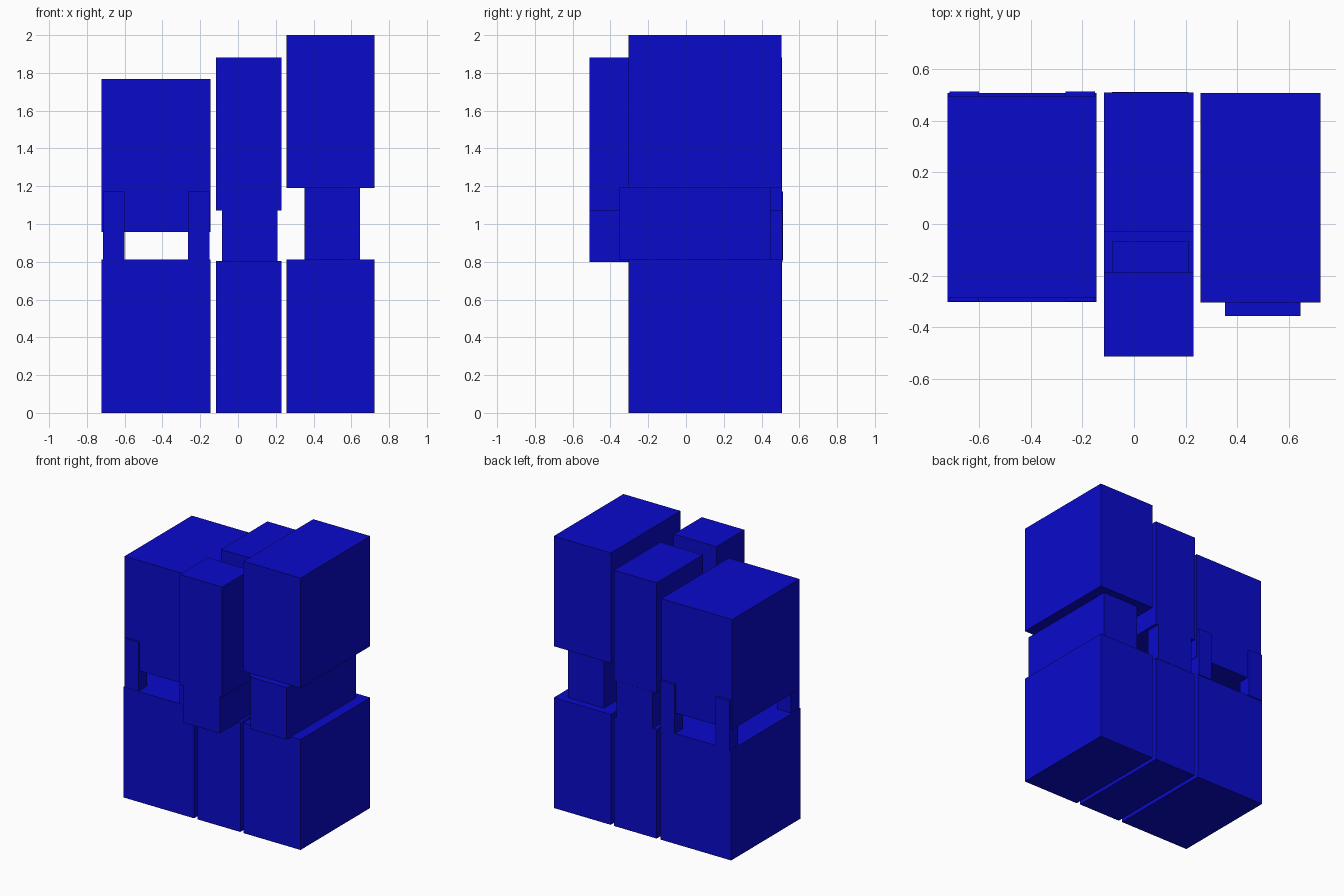
import bpy

cube = bpy.data.objects.get("Cube")
if cube:
    bpy.data.objects.remove(cube, do_unlink=True)

blue = bpy.data.materials.new("deep_blue")
blue.use_nodes = True
BLUE = (0.003, 0.003, 0.6, 1)
blue.diffuse_color = BLUE
blue.node_tree.nodes["Principled BSDF"].inputs["Base Color"].default_value = BLUE


def block(name, x, y, z):
    """Flat-faced box spanning the given ranges."""
    bpy.ops.mesh.primitive_cube_add(size=1, location=[(a + b) / 2 for a, b in (x, y, z)])
    obj = bpy.context.object
    obj.name = name
    obj.scale = [b - a for a, b in (x, y, z)]
    bpy.ops.object.transform_apply(location=False, rotation=False, scale=True)
    obj.data.materials.append(blue)
    return obj


# Wide right tower: upper block carried by four corner posts
wide = (-0.722, -0.146)
block("right_base", wide, (-0.302, 0.506), (0, 0.812))
block("right_upper_block", wide, (-0.287, 0.495), (0.958, 1.768))
for side, x in (("outer", (-0.714, -0.6)), ("inner", (-0.265, -0.15))):
    for end, y in (("front", (-0.3, -0.2)), ("back", (0.415, 0.513))):
        block(f"right_{end}_{side}_post", x, y, (0.81, 1.173))

# Narrow middle tower: two upper blocks on separate necks
narrow, neck = (-0.117, 0.23), (-0.085, 0.21)
block("middle_base", narrow, (-0.302, 0.508), (0, 0.803))
block("middle_front_neck", neck, (-0.511, -0.068), (0.8, 1.073))
block("middle_back_neck", neck, (0.4, 0.51), (0.8, 1.073))
block("middle_front_block", narrow, (-0.512, -0.186), (1.072, 1.882))
block("middle_back_block", narrow, (-0.03, 0.509), (1.072, 1.882))

# Tall left tower: single thick neck set forward
tall = (0.258, 0.722)
block("left_base", tall, (-0.304, 0.506), (0, 0.812))
block("left_neck", (0.352, 0.645), (-0.355, 0.45), (0.81, 1.192))
block("left_upper_block", tall, (-0.304, 0.506), (1.19, 2.0))
